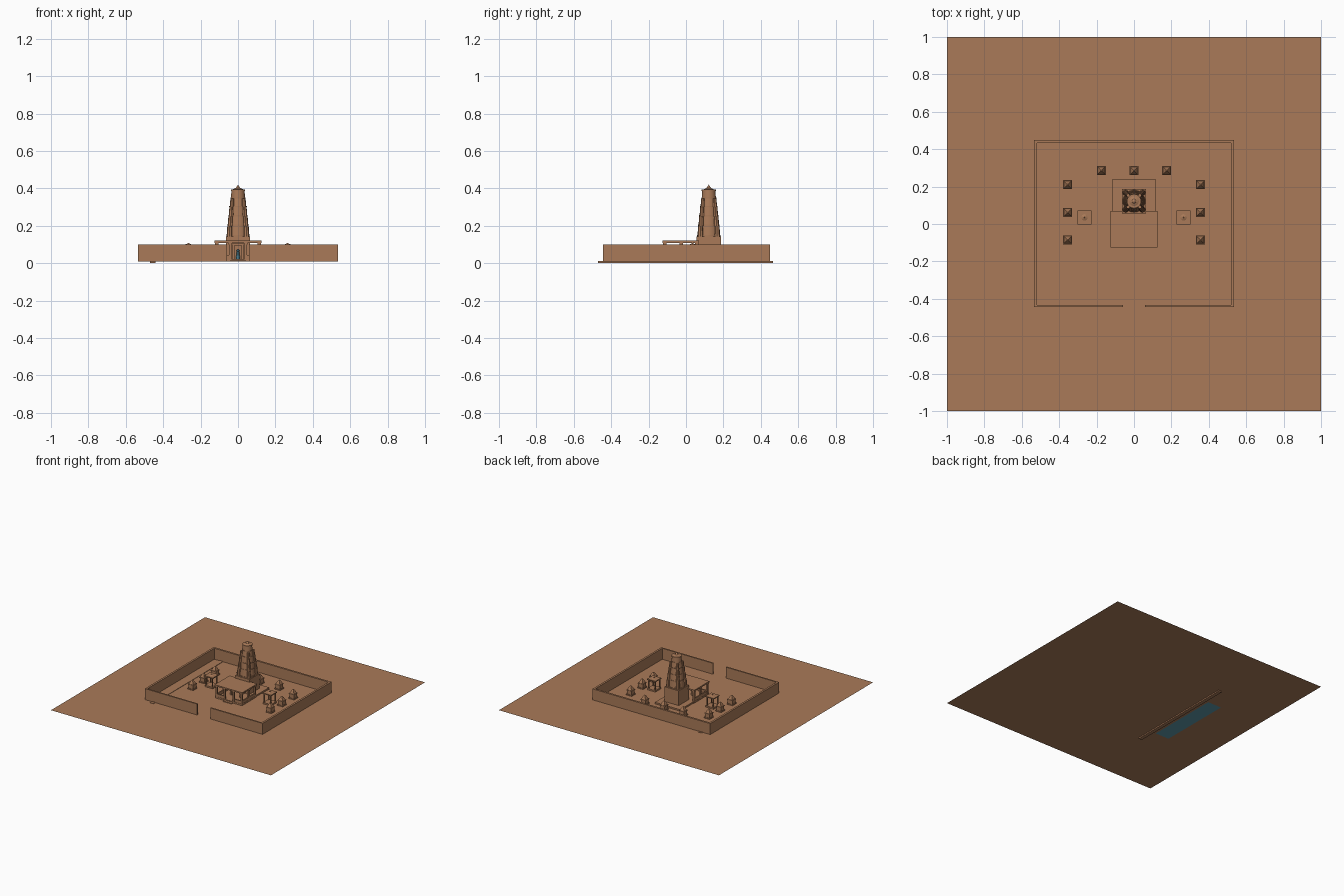
import bpy
import math

if "Cube" in bpy.data.objects:
    bpy.data.objects.remove(bpy.data.objects["Cube"], do_unlink=True)


def material(name, colour):
    m = bpy.data.materials.new(name)
    m.use_nodes = True
    m.diffuse_color = (*colour, 1)
    m.node_tree.nodes["Principled BSDF"].inputs["Base Color"].default_value = (*colour, 1)
    return m


STONE = material("warm sandstone", (0.40, 0.195, 0.098))
WATER = material("water blue", (0.11, 0.31, 0.40))
G = 0.01  # ground level


def finish(name, mat):
    ob = bpy.context.object
    ob.name = name
    ob.data.materials.append(mat)
    return ob


def box(name, x0, x1, y0, y1, z0, z1, mat=STONE):
    bpy.ops.mesh.primitive_cube_add(
        size=1, location=((x0 + x1) / 2, (y0 + y1) / 2, (z0 + z1) / 2))
    bpy.context.object.scale = (x1 - x0, y1 - y0, z1 - z0)
    return finish(name, mat)


def block(name, x, y, half, z0, z1, mat=STONE):
    return box(name, x - half, x + half, y - half, y + half, z0, z1, mat)


def sheet(name, x0, x1, y0, y1, z, mat):
    bpy.ops.mesh.primitive_plane_add(size=1, location=((x0 + x1) / 2, (y0 + y1) / 2, z))
    bpy.context.object.scale = (x1 - x0, y1 - y0, 1)
    return finish(name, mat)


def cone(name, x, y, r0, r1, z0, z1, sides=16, mat=STONE):
    turn = math.pi / 4 if sides == 4 else 0
    bpy.ops.mesh.primitive_cone_add(
        vertices=sides, radius1=r0, radius2=r1, depth=z1 - z0,
        location=(x, y, (z0 + z1) / 2), rotation=(0, 0, turn))
    ob = finish(name, mat)
    if sides > 8:
        bpy.ops.object.shade_smooth_by_angle()
    return ob


# Ground, and the pool and channel let into it
sheet("ground", -1, 1, -1, 1, G, STONE)
sheet("pool_water", -0.62, -0.495, -0.335, 0.28, 0.007, WATER)
box("channel_kerb", -0.47, -0.44, -0.47, 0.465, 0, 0.013)

# Enclosure wall with a gateway gap in front
W, F, B, T = 0.535, -0.445, 0.45, 0.016
box("back_wall", -W, W, B - T, B, G, 0.1)
for side, s in (("left", 1), ("right", -1)):
    a, b = sorted((s * W, s * (W - T)))
    box(side + "_wall", a, b, F, B - T, G, 0.1)
    a, b = sorted((s * 0.06, s * (W - T)))
    box(side + "_front_wall", a, b, F, F + 0.012, G, 0.1)

# Pillared hall
box("hall_plinth", -0.12, 0.12, -0.12, 0.07, G, 0.022)
box("hall_roof", -0.125, 0.125, -0.125, 0.07, 0.109, 0.12)
for x in (-0.113, -0.042, 0.042, 0.113):
    for y in (-0.113, -0.025, 0.058):
        block("hall_pillar", x, y, 0.007, 0.022, 0.109)
        block("pillar_capital", x, y, 0.01, 0.1, 0.109)
for s in (-1, 1):
    a, b = sorted((s * 0.108, s * 0.118))
    box("side_parapet", a, b, -0.113, 0.058, 0.022, 0.045)
    a, b = sorted((s * 0.042, s * 0.113))
    box("front_parapet", a, b, -0.118, -0.108, 0.022, 0.045)
box("entry_step", -0.04, 0.04, -0.14, -0.12, G, 0.016)

# Sanctum under the tower
CY = 0.122
box("sanctum_plinth", -0.115, 0.115, 0.07, 0.24, G, 0.022)
block("sanctum", 0, CY, 0.065, 0.022, 0.143)
for s in (-1, 1):
    block("door_jamb", s * 0.025, 0.052, 0.005, 0.022, 0.095)
box("door_lintel", -0.032, 0.032, 0.047, 0.057, 0.095, 0.104)
cone("altar_figure", 0, 0.045, 0.012, 0.007, 0.022, 0.06, 8, WATER)
bpy.ops.mesh.primitive_uv_sphere_add(segments=8, ring_count=6, radius=0.008,
                                     location=(0, 0.045, 0.066))
finish("altar_figure_head", WATER)

# Tapering tower: stacked drums with a projecting band on each
levels = [0.143, 0.2, 0.25, 0.3, 0.345, 0.388]
radii = [0.06, 0.055, 0.05, 0.045, 0.038, 0.035]
for i in range(5):
    z0, z1, r = levels[i], levels[i + 1], radii[i]
    cone("tower_tier", 0, CY, r, radii[i + 1], z0, z1, 24)
    cone("tower_band", 0, CY, r + 0.002, r + 0.002, z0, z0 + 0.007, 24)

# Stepped corner turrets leaning in with the tower
for sx in (-1, 1):
    for sy in (-1, 1):
        for i in range(4):
            d = 0.045 - 0.0045 * i
            cone("corner_turret", sx * d, CY + sy * d, 0.016 - 0.001 * i,
                 0.012 - 0.001 * i, levels[i], levels[i + 1], 8)

# Crown disc and finial
cone("crown_disc", 0, CY, 0.038, 0.038, 0.386, 0.395, 24)
cone("crown_dome", 0, CY, 0.026, 0.012, 0.395, 0.402, 24)
cone("finial", 0, CY, 0.012, 0, 0.402, 0.42, 12)

# Two open pavilions
for sx in (-1, 1):
    x, y = sx * 0.265, 0.035
    block("pavilion_base", x, y, 0.036, G, 0.022)
    block("pavilion_roof", x, y, 0.038, 0.092, 0.1)
    for px in (-1, 1):
        for py in (-1, 1):
            block("pavilion_post", x + px * 0.029, y + py * 0.029, 0.004, 0.022, 0.092)
    cone("pavilion_cap", x, y, 0.018, 0.005, 0.1, 0.105, 8)
    cone("pavilion_finial", x, y, 0.004, 0, 0.105, 0.11, 8)

# Small shrines around the court
spots = [(s * 0.355, y) for s in (-1, 1) for y in (0.21, 0.062, -0.085)]
spots += [(x, 0.285) for x in (-0.175, 0, 0.175)]
for x, y in spots:
    block("shrine_base", x, y, 0.025, G, 0.018)
    block("shrine_cell", x, y, 0.021, 0.018, 0.047)
    block("shrine_eave", x, y, 0.024, 0.047, 0.052)
    cone("shrine_roof", x, y, 0.028, 0.014, 0.052, 0.073, 4)
    cone("shrine_cap", x, y, 0.014, 0.004, 0.073, 0.083, 4)
